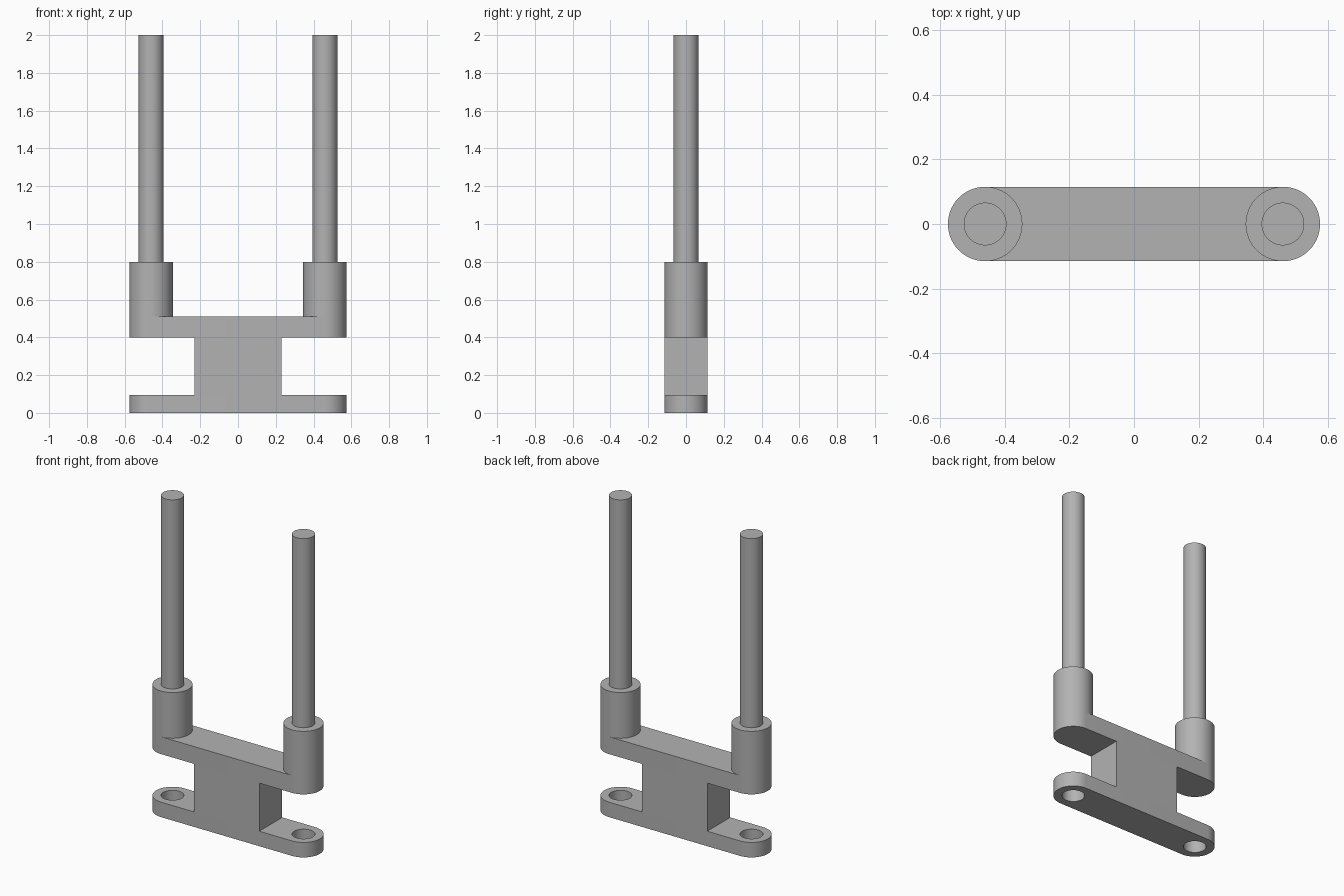
import bpy, bmesh, math

cube = bpy.data.objects.get("Cube")
if cube:
    bpy.data.objects.remove(cube, do_unlink=True)

END_X = 0.46      # rod, boss and hole centres
END_R = 0.115     # rounded end radius, also half the depth
ROD_R = 0.066
SEGMENTS = 64

metal = bpy.data.materials.new("grey metal")
metal.use_nodes = True
grey = (0.45, 0.45, 0.45, 1)
metal.diffuse_color = grey
metal.node_tree.nodes["Principled BSDF"].inputs["Base Color"].default_value = grey


def prism(name, outline, z0, z1):
    """Extrude a flat outline from z0 to z1, smooth around its curves."""
    bm = bmesh.new()
    face = bm.faces.new([bm.verts.new((x, y, z0)) for x, y in outline])
    top = bmesh.ops.extrude_face_region(bm, geom=[face])["geom"]
    verts = [v for v in top if isinstance(v, bmesh.types.BMVert)]
    bmesh.ops.translate(bm, verts=verts, vec=(0, 0, z1 - z0))
    bmesh.ops.recalc_face_normals(bm, faces=bm.faces)
    mesh = bpy.data.meshes.new(name)
    bm.to_mesh(mesh)
    bm.free()
    mesh.materials.append(metal)
    obj = bpy.data.objects.new(name, mesh)
    bpy.context.collection.objects.link(obj)
    return obj


def arc(cx, radius, start, sweep, steps):
    return [(cx + radius * math.cos(start + sweep * i / steps),
             radius * math.sin(start + sweep * i / steps)) for i in range(steps + 1)]


def circle(cx, radius):
    return arc(cx, radius, 0, 2 * math.pi, SEGMENTS)[:-1]


def smooth(obj):
    bpy.ops.object.select_all(action="DESELECT")
    obj.select_set(True)
    bpy.context.view_layer.objects.active = obj
    bpy.ops.object.shade_smooth_by_angle(angle=math.radians(30))


# Round-ended bars joined by a square web
slot = (arc(END_X, END_R, -math.pi / 2, math.pi, SEGMENTS // 2)
        + arc(-END_X, END_R, math.pi / 2, math.pi, SEGMENTS // 2))
base_plate = prism("base_plate", slot, 0, 0.095)
upper_bar = prism("upper_bar", slot, 0.4, 0.51)
w = 0.23
prism("centre_web", [(-w, -END_R), (w, -END_R), (w, END_R), (-w, END_R)], 0.095, 0.4)

# Through holes in the base plate
for side in (-1, 1):
    cutter = prism("hole_cutter", circle(side * END_X, ROD_R), -0.1, 0.2)
    cutter.hide_render = True
    cut = base_plate.modifiers.new("hole", "BOOLEAN")
    cut.operation = "DIFFERENCE"
    cut.solver = "EXACT"
    cut.object = cutter
    bpy.context.view_layer.objects.active = base_plate
    bpy.ops.object.modifier_apply(modifier=cut.name)
    bpy.data.objects.remove(cutter, do_unlink=True)

smooth(base_plate)
smooth(upper_bar)

# Bosses and tall rods at both ends
for side, label in ((1, "left"), (-1, "right")):
    smooth(prism(label + "_boss", circle(side * END_X, END_R), 0.51, 0.8))
    smooth(prism(label + "_rod", circle(side * END_X, ROD_R), 0.8, 2))
